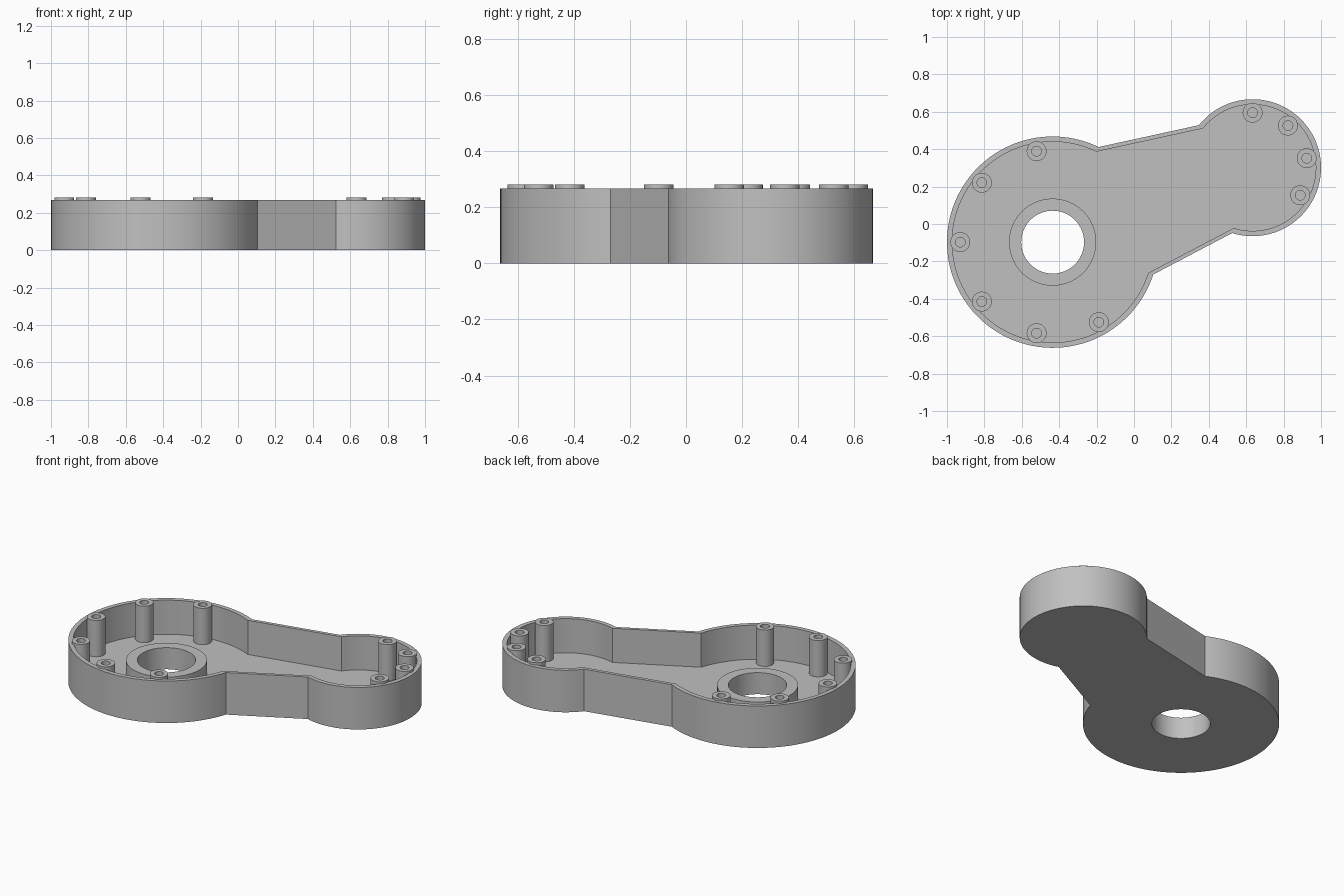
import bpy, bmesh
from math import sin, cos, radians, tau

if "Cube" in bpy.data.objects:
    bpy.data.objects.remove(bpy.data.objects["Cube"])

# Main dimensions
BIG, BIG_R = (-0.435, -0.097), 0.565
SMALL, SMALL_R = (0.634, 0.301), 0.366
WALL, FLOOR, RIM, BOSS_TOP, POST_TOP = 0.028, 0.05, 0.267, 0.137, 0.281

grey = bpy.data.materials.new("plain grey")
grey.use_nodes = True
colour = (0.53, 0.53, 0.53, 1)
grey.diffuse_color = colour
grey.node_tree.nodes["Principled BSDF"].inputs["Base Color"].default_value = colour


def arc(centre, r, start, end, steps):
    angles = [radians(start + (end - start) * i / steps) for i in range(steps + 1)]
    return [(centre[0] + r * cos(a), centre[1] + r * sin(a)) for a in angles]


def circle(centre, r, steps):
    return arc(centre, r, 0, 360, steps)[:-1]


def outline(inset):
    """Two round ends; the gaps between the arcs become the straight neck."""
    return (arc(BIG, BIG_R - inset, 64.2, 342.2, 80)
            + arc(SMALL, SMALL_R - inset, -107.3, 141.6, 64))


def ring(bm, points, z):
    return [bm.verts.new((x, y, z)) for x, y in points]


def bridge(bm, *rings):
    for a, b in zip(rings, rings[1:]):
        for i in range(len(a)):
            bm.faces.new((a[i - 1], a[i], b[i], b[i - 1]))


def fill_between(bm, *rings):
    edges = []
    for r in rings:
        for i in range(len(r)):
            pair = (r[i - 1], r[i])
            edges.append(bm.edges.get(pair) or bm.edges.new(pair))
    bmesh.ops.triangle_fill(bm, edges=edges, use_beauty=True)


def finish(bm, name):
    bmesh.ops.recalc_face_normals(bm, faces=bm.faces)
    mesh = bpy.data.meshes.new(name)
    bm.to_mesh(mesh)
    bm.free()
    mesh.materials.append(grey)
    obj = bpy.data.objects.new(name, mesh)
    bpy.context.collection.objects.link(obj)
    bpy.ops.object.select_all(action='DESELECT')
    obj.select_set(True)
    bpy.context.view_layer.objects.active = obj
    bpy.ops.object.shade_smooth_by_angle(angle=radians(25))
    return obj


# Open housing with a raised boss around the through hole
bm = bmesh.new()
outer, inner = outline(0), outline(WALL)
boss, bore = circle(BIG, 0.233, 64), circle(BIG, 0.168, 64)
base = ring(bm, outer, 0)
cavity = ring(bm, inner, FLOOR)
bridge(bm, base, ring(bm, outer, RIM), ring(bm, inner, RIM), cavity)
boss_foot = ring(bm, boss, FLOOR)
bore_foot = ring(bm, bore, 0)
bridge(bm, boss_foot, ring(bm, boss, BOSS_TOP), ring(bm, bore, BOSS_TOP), bore_foot)
fill_between(bm, cavity, boss_foot)
fill_between(bm, base, bore_foot)
finish(bm, "housing")


# Screw posts with blind holes
def screw_post(name, centre, radius, angle):
    a = radians(angle)
    spot = (centre[0] + radius * cos(a), centre[1] + radius * sin(a))
    wide, narrow = circle(spot, 0.053, 32), circle(spot, 0.026, 32)
    bm = bmesh.new()
    hole_end = ring(bm, narrow, FLOOR + 0.002)
    bridge(bm, ring(bm, wide, FLOOR - 0.01), ring(bm, wide, POST_TOP),
           ring(bm, narrow, POST_TOP), hole_end)
    bm.faces.new(hole_end)
    finish(bm, name)


for i in range(6):
    screw_post(f"large_end_post_{i + 1}", BIG, 0.494, 100 + 40 * i)
for i in range(4):
    screw_post(f"small_end_post_{i + 1}", SMALL, 0.294, 90 - 40 * i)
